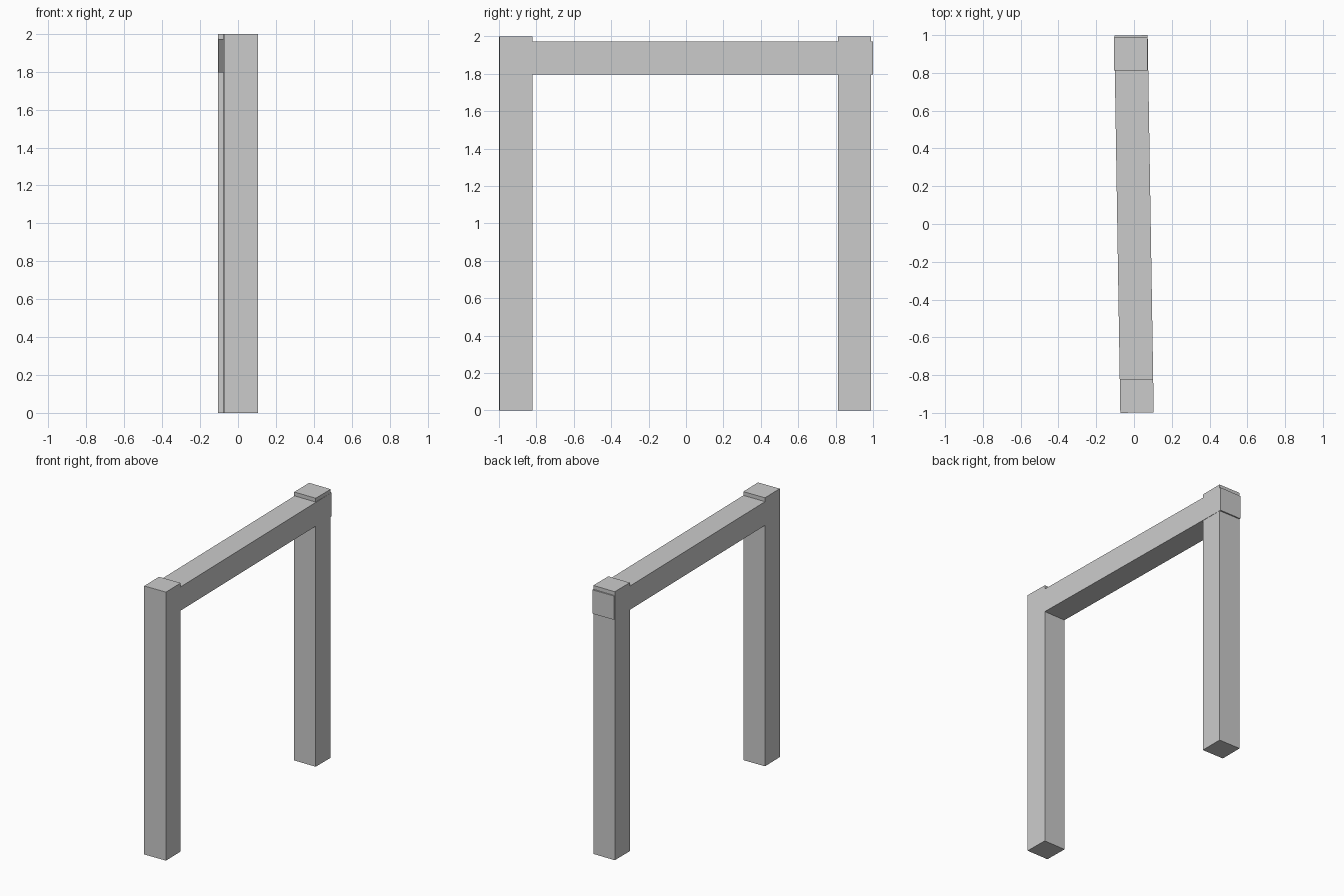
import bpy
from mathutils import Matrix, Vector

default = bpy.data.objects.get("Cube")
if default:
    bpy.data.objects.remove(default, do_unlink=True)

GREY = (0.6, 0.6, 0.6, 1.0)
grey = bpy.data.materials.new("plain_grey")
grey.use_nodes = True
grey.diffuse_color = GREY
grey.node_tree.nodes["Principled BSDF"].inputs["Base Color"].default_value = GREY


def box(name, size, center, turn=0.0):
    """Flat-faced box, turned about its own vertical axis."""
    bpy.ops.mesh.primitive_cube_add(size=1)
    obj = bpy.context.object
    obj.name = obj.data.name = name
    obj.data.transform(Matrix.Diagonal((*size, 1)))
    obj.location = center
    obj.rotation_euler.z = turn
    obj.data.materials.append(grey)
    return obj


WIDTH = 0.177
HEIGHT = 2.0
SKEW = 0.016  # slight turn of the beam and the front post

# Two upright posts
front = Vector((0.0145, -0.91, HEIGHT / 2))
box("front_post", (WIDTH, WIDTH, HEIGHT), front, SKEW)
box("back_post", (WIDTH, WIDTH, HEIGHT), (-0.0165, 0.9, HEIGHT / 2))

# Cross beam, set just below the post tops and poking out behind the back post
beam_start, beam_end = -0.91, 0.9985
length = beam_end - beam_start
middle = (beam_start + beam_end) / 2
box("cross_beam", (WIDTH, length, WIDTH),
    (front.x - SKEW * (middle - front.y), middle, 1.883), SKEW)
